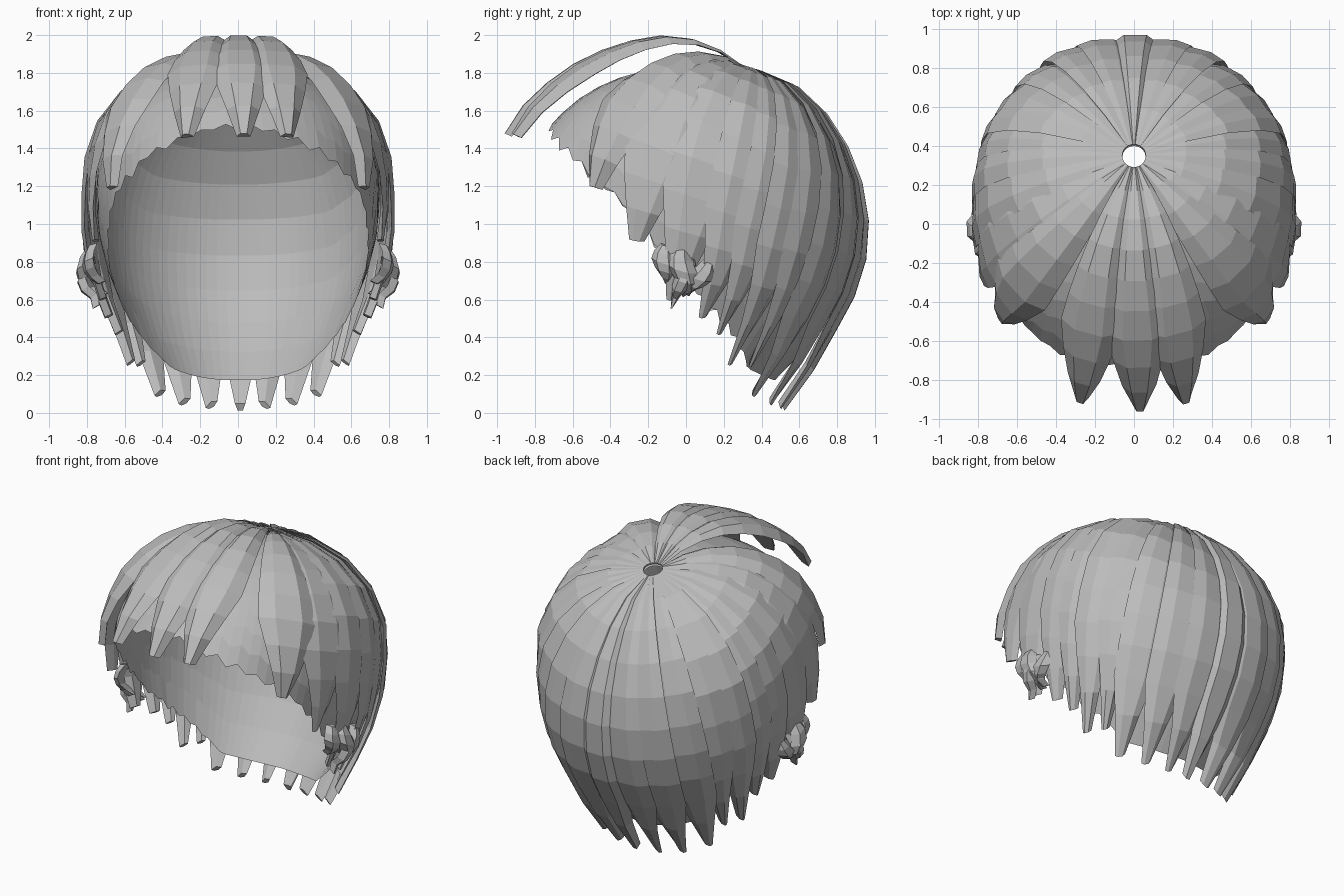
import bpy, bmesh, random
from math import sin, cos, radians
from mathutils import Vector

random.seed(4)
old = bpy.data.objects.get("Cube")
if old:
    bpy.data.objects.remove(old)

grey = bpy.data.materials.new("hair grey")
grey.use_nodes = True
grey.diffuse_color = (0.5, 0.5, 0.5, 1)
grey.node_tree.nodes["Principled BSDF"].inputs["Base Color"].default_value = (0.5, 0.5, 0.5, 1)

# Head shape: radius every 20 degrees away from the crown, on three meridians
CENTRE = Vector((0, 0.1, 1.0))
AXIS = Vector((0, 0.29, 0.957))
FORWARD = Vector((0, -0.957, 0.29))
FRONT = [0.86, 0.88, 0.90, 0.96, 1.01, 0.92, 0.88, 0.88]
SIDE = [0.86, 0.89, 0.93, 0.90, 0.83, 0.82, 0.83, 0.90]
BACK = [0.86, 0.88, 0.86, 0.86, 0.87, 0.88, 0.89, 0.97]


def lookup(table, phi):
    i = min(int(phi / 20), len(table) - 2)
    return table[i] + (table[i + 1] - table[i]) * (phi / 20 - i)


def head_point(theta, phi, lift=0.0):
    """theta: turn from the front towards +x; phi: angle from the crown."""
    a, p = radians(theta), radians(phi)
    end = FRONT if cos(a) > 0 else BACK
    r = lookup(end, phi) * cos(a) ** 2 + lookup(SIDE, phi) * sin(a) ** 2 + lift
    around = FORWARD * cos(a) + Vector((sin(a), 0, 0))
    return CENTRE + (AXIS * cos(p) + around * sin(p)) * r


def ramp(x):
    x = max(0.0, min(1.0, x))
    return x * x * (3 - 2 * x)


def finish(name, bm):
    bmesh.ops.recalc_face_normals(bm, faces=bm.faces)
    mesh = bpy.data.meshes.new(name)
    bm.to_mesh(mesh)
    bm.free()
    mesh.materials.append(grey)
    ob = bpy.data.objects.new(name, mesh)
    bpy.context.collection.objects.link(ob)


# Scalp: sheet from the crown hole to a jagged hairline
HAIRLINE = [(0, 73), (25, 78), (48, 86), (67, 98), (88, 115),
            (121, 129), (141, 140), (180, 139)]


def hairline(theta):
    t = abs(theta)
    for (a, p), (b, q) in zip(HAIRLINE, HAIRLINE[1:]):
        if t <= b:
            return p + (q - p) * (t - a) / (b - a)


def scalp():
    bm = bmesh.new()
    count, rows = 90, 10
    rings = [[] for _ in range(rows + 1)]
    for i in range(count):
        theta = -180 + i * 360 / count
        end = hairline(theta)
        if abs(theta) < 135:
            end += (i % 2) * random.uniform(1, 3.5)
        for j in range(rows + 1):
            phi = 4 + (end - 4) * j / rows
            depth = -0.025 - 0.035 * ramp(abs(theta) / 90) * ramp(phi / 40)
            depth -= 0.035 * sin(radians(theta)) ** 2 * ramp((phi - 60) / 50)
            rings[j].append(bm.verts.new(head_point(theta, phi, depth)))
    for lower, upper in zip(rings[1:], rings):
        for i in range(count):
            k = (i + 1) % count
            bm.faces.new((upper[i], upper[k], lower[k], lower[i]))
    finish("scalp", bm)


# Lock: tapered strip, rear edge buried under its neighbour, closed underneath
SHINGLE = [(-1, 0), (-0.35, 0.004), (0.5, -0.014), (1, -0.045), (-0.2, -0.04)]
ARCH = [(-1, -0.04), (-0.45, 0), (0.45, 0), (1, -0.04), (0, -0.042)]


def lock(name, theta0, theta1, end, half, lift=0.0, start=4, side=1, flare=0.04,
         taper=0.66, rows=9, bulge=0.0, section=SHINGLE, rise_by=30, tip=0.18):
    bm = bmesh.new()
    rings = []
    for j in range(rows + 1):
        t = j / rows
        phi = start + (end - start) * t
        theta = theta0 + (theta1 - theta0) * ramp(t)
        narrow = 1 - (1 - tip) * max(0, (t - taper) / (1 - taper))
        if start > 50:
            narrow *= 0.45 + 0.55 * sin(min(t * 2, 1) * 1.57)
        rise = lift * sin(1.57 * min(1, (phi - 4) / rise_by)) + bulge * sin(3.14 * t)
        rise += flare * max(0, (t - 0.75) * 4) ** 1.5
        ring = []
        for u, h in section:
            thick = h * (0.25 + 0.75 * ramp((phi - 4) / 35))
            ring.append(bm.verts.new(head_point(
                side * (theta + u * half * narrow), phi, rise + thick)))
        rings.append(ring)
    n = len(section)
    for upper, lower in zip(rings, rings[1:]):
        for i in range(n):
            k = (i + 1) % n
            bm.faces.new((upper[i], upper[k], lower[k], lower[i]))
    bm.faces.new(rings[0])
    bm.faces.new(rings[-1])
    finish(name, bm)


scalp()

# Fringe: three raised locks arching over the forehead
for label, a, b, end in (("right", -18, -14, 82), ("middle", 0, 1.5, 82.5), ("left", 18, 13.5, 82)):
    lock("fringe_lock_" + label, a, b, end, 10.5, lift=0.15, flare=0.015,
         taper=0.66, section=ARCH, rise_by=36)

# Locks down both sides: start turn, end turn, end angle, half width, lift, bulge
SIDE_LOCKS = [
    (40, 47.5, 89, 13, 0.03, 0.04), (60, 67, 103, 13, 0.015, 0.012),
    (78, 86, 121, 12.5, 0.012, 0), (94, 101, 124, 11, 0.005, 0),
    (106, 111, 128, 9.5, 0.0, 0), (116, 121, 135, 9.5, 0.008, 0),
    (128, 131, 133, 9.5, 0.0, 0),
]
for side, label in ((1, "left"), (-1, "right")):
    for i, (a, b, end, half, lift, bulge) in enumerate(SIDE_LOCKS):
        lock(f"{label}_side_lock_{i + 1}", a, b, end, half, lift, side=side, bulge=bulge,
             section=ARCH if i == 0 else SHINGLE, flare=0.05 if b > 115 else 0.01)
    # Nape: straight locks ending in blunt fingers
    for i, turn in enumerate((141, 155, 168)):
        lock(f"{label}_nape_lock_{i + 1}", turn, turn, 140, 9, 0.006 * (i % 2), side=side,
             flare=0.1, taper=0.8, tip=0.27, rows=10)
    # Tufts: short curls around the ear
    for i, (a, b, start, end, half, bulge, flare) in enumerate((
            (78, 82, 102, 116, 5.5, 0.05, 0), (84, 92, 101, 118, 6, 0.08, 0),
            (96, 90, 103, 119, 5, 0.06, 0), (89, 87, 104, 122, 3.5, 0.09, 0.07))):
        lock(f"{label}_ear_tuft_{i + 1}", a, b, end, half, start=start, side=side,
             flare=flare, rows=5, bulge=bulge, taper=0.5, section=ARCH)
lock("nape_lock_middle", 180, 179, 140, 9, 0.004, flare=0.1, taper=0.8, tip=0.27,
     rows=10, section=ARCH)
